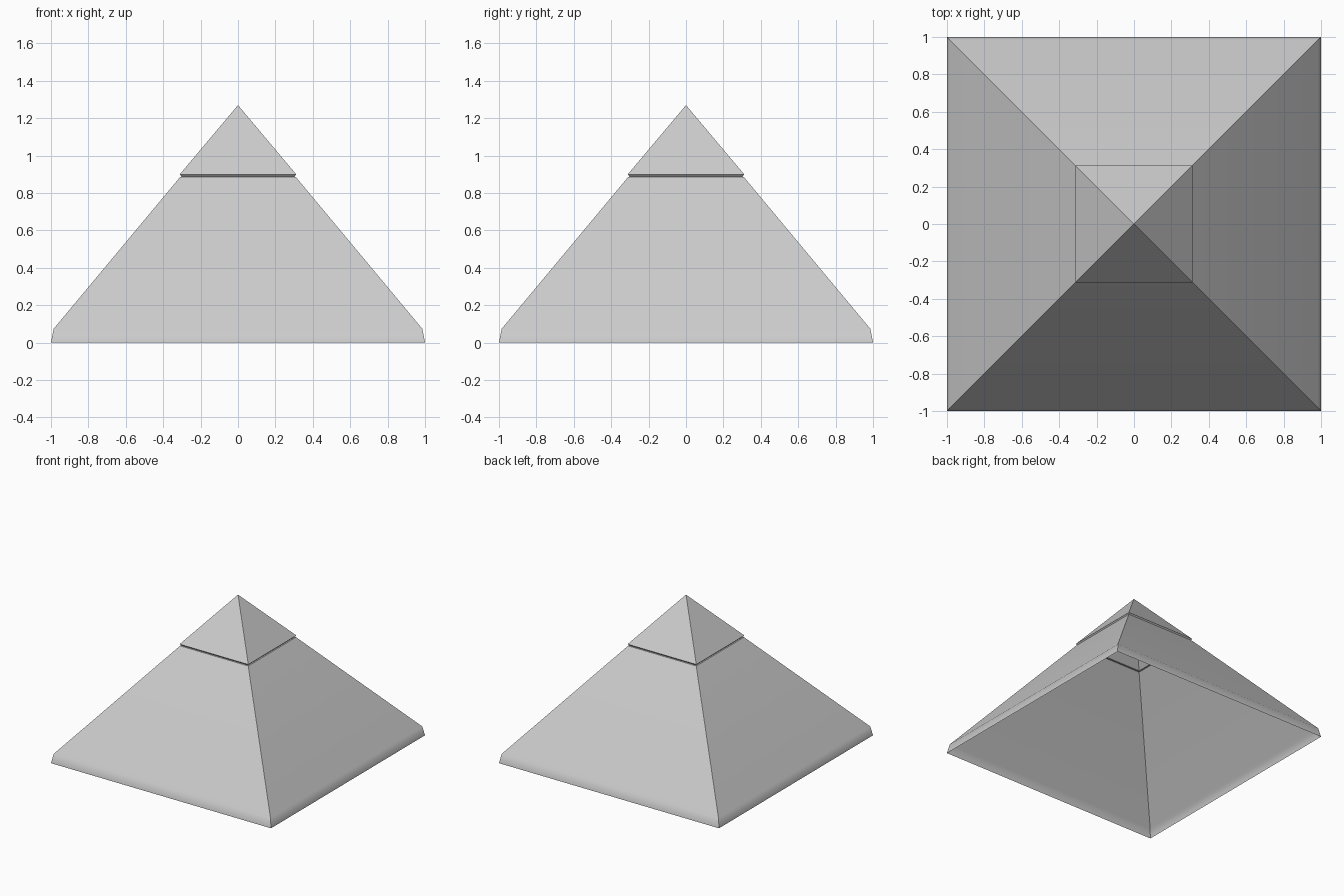
import bpy
import bmesh
import math

cube = bpy.data.objects.get("Cube")
if cube:
    bpy.data.objects.remove(cube, do_unlink=True)

GREY = (0.6, 0.6, 0.6, 1.0)
grey = bpy.data.materials.new("light grey")
grey.use_nodes = True
grey.diffuse_color = GREY
grey.node_tree.nodes["Principled BSDF"].inputs["Base Color"].default_value = GREY


def square_shell(name, profile):
    """Thin open shell from (half width, height) steps; a zero width ends in a point."""
    bm = bmesh.new()
    rings = []
    for half, z in profile:
        if half == 0:
            rings.append([bm.verts.new((0, 0, z))] * 4)
        else:
            rings.append([bm.verts.new((half * sx, half * sy, z))
                          for sx, sy in ((-1, -1), (1, -1), (1, 1), (-1, 1))])
    for low, high in zip(rings, rings[1:]):
        for i in range(4):
            j = (i + 1) % 4
            corners = [low[i], low[j], high[j], high[i]]
            bm.faces.new(list(dict.fromkeys(corners)))
    mesh = bpy.data.meshes.new(name)
    bm.to_mesh(mesh)
    bm.free()
    mesh.materials.append(grey)
    obj = bpy.data.objects.new(name, mesh)
    bpy.context.collection.objects.link(obj)
    bpy.ops.object.select_all(action='DESELECT')
    obj.select_set(True)
    bpy.context.view_layer.objects.active = obj
    bpy.ops.object.shade_smooth_by_angle(angle=math.radians(40))
    return obj


# Hollow lower roof with a steep rim, shading eased towards the large slopes
roof = square_shell("lower_roof", [(1, 0), (0.985, 0.075), (0.31, 0.885)])
weighted = roof.modifiers.new("Weighted Normal", 'WEIGHTED_NORMAL')
weighted.keep_sharp = True

# Undercut seam between the roof and its cap
square_shell("cap_seam", [(0.31, 0.885), (0.3, 0.886), (0.312, 0.899)])

# Hollow pointed cap
square_shell("pointed_cap", [(0.312, 0.899), (0, 1.27)])
